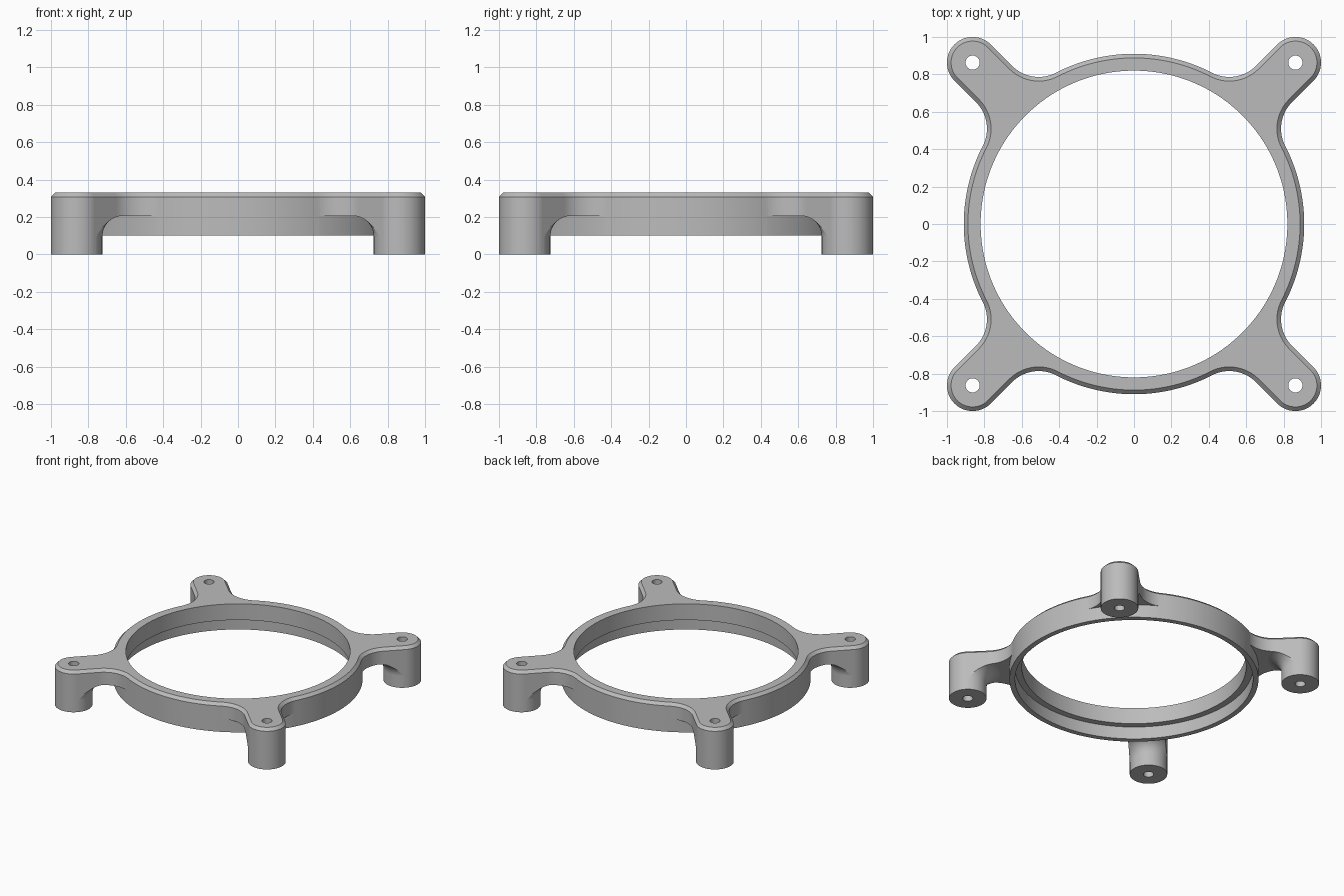
import bpy, bmesh
from math import pi, cos, sin, atan2, sqrt, radians

if "Cube" in bpy.data.objects:
    bpy.data.objects.remove(bpy.data.objects["Cube"])

TOP, CHAMFER = 0.33, 0.022
ARM_BOTTOM, RING_BOTTOM, LIP_BOTTOM = 0.205, 0.10, 0.20
RING_R, BORE_R, RECESS_R = 0.91, 0.82, 0.87
POST_R, POST_POS, HOLE_R = 0.137, 0.863, 0.038
BLEND_R, FLARE_R = 0.2, 0.11
GAP = 0.0005  # keeps cutter walls off the finished walls

gray = bpy.data.materials.new("plain gray")
gray.use_nodes = True
gray.diffuse_color = (0.5, 0.5, 0.5, 1)
gray.node_tree.nodes["Principled BSDF"].inputs["Base Color"].default_value = (0.5, 0.5, 0.5, 1)


def arc(cx, cy, r, a0, a1, n):
    """Points along an arc, both ends included."""
    return [(cx + r * cos(a0 + (a1 - a0) * i / n),
             cy + r * sin(a0 + (a1 - a0) * i / n)) for i in range(n + 1)]


def outline(inset):
    """Plan of the ring with four arms, drawn one quarter at a time."""
    v = POST_R + BLEND_R
    u = sqrt((RING_R + BLEND_R) ** 2 - v * v)
    phi = atan2(v, u)
    blend = BLEND_R + inset
    quarter = arc(POST_POS * sqrt(2), 0, POST_R - inset, -pi / 2, pi / 2, 32)
    quarter += arc(u, v, blend, -pi / 2, phi - pi, 20)
    quarter += arc(0, 0, RING_R - inset, phi, pi / 2 - phi, 36)[1:-1]
    quarter += [(-y, x) for x, y in arc(u, -v, blend, pi - phi, pi / 2, 20)]
    points = []
    for k in range(4):
        c, s = cos(pi / 4 + k * pi / 2), sin(pi / 4 + k * pi / 2)
        points += [(x * c - y * s, x * s + y * c) for x, y in quarter]
    return points


def finish(bm, name):
    bmesh.ops.recalc_face_normals(bm, faces=bm.faces)
    mesh = bpy.data.meshes.new(name)
    bm.to_mesh(mesh)
    bm.free()
    mesh.materials.append(gray)
    ob = bpy.data.objects.new(name, mesh)
    bpy.context.collection.objects.link(ob)
    return ob


def loft(name, levels):
    """Closed solid through stacked outlines, given as (inset, height)."""
    bm = bmesh.new()
    rows = [[bm.verts.new((x, y, z)) for x, y in outline(d)] for d, z in levels]
    n = len(rows[0])
    for low, high in zip(rows, rows[1:]):
        for i in range(n):
            j = (i + 1) % n
            bm.faces.new((low[i], low[j], high[j], high[i]))
    bm.faces.new(rows[0][::-1])
    bm.faces.new(rows[-1])
    return finish(bm, name)


def revolve(name, profile, steps, x=0, y=0):
    """Solid of revolution; profile runs from the axis back to the axis."""
    bm = bmesh.new()
    verts = [bm.verts.new((r, 0, z)) for r, z in profile]
    edges = [bm.edges.new(pair) for pair in zip(verts, verts[1:])]
    bmesh.ops.spin(bm, geom=verts + edges, cent=(0, 0, 0), axis=(0, 0, 1),
                   angle=2 * pi, steps=steps, use_duplicate=False)
    bmesh.ops.remove_doubles(bm, verts=bm.verts, dist=1e-5)
    bmesh.ops.translate(bm, verts=bm.verts, vec=(x, y, 0))
    return finish(bm, name)


def subtract(target, cutter):
    bpy.context.view_layer.objects.active = target
    mod = target.modifiers.new("cut", "BOOLEAN")
    mod.operation, mod.solver, mod.object = "DIFFERENCE", "EXACT", cutter
    bpy.ops.object.modifier_apply(modifier=mod.name)
    bpy.data.objects.remove(cutter)


# Full-height plate with a chamfered top rim
bracket = loft("ring_bracket", [(0, 0), (0, TOP - CHAMFER), (CHAMFER, TOP)])

# Stepped cutter: space under the arms, recess below the lip, and the bore
clear = RING_R + GAP
under = revolve("under_cutter", [
    (0, -0.1), (1.6, -0.1), (1.6, ARM_BOTTOM), (clear, ARM_BOTTOM),
    (clear, RING_BOTTOM), (RECESS_R, RING_BOTTOM), (RECESS_R, LIP_BOTTOM),
    (BORE_R, LIP_BOTTOM), (BORE_R, 0.5), (0, 0.5)], 192)

# Posts that flare into the arms are left standing
corners = [(sx * POST_POS, sy * POST_POS) for sx in (-1, 1) for sy in (-1, 1)]
wall = POST_R + GAP
flare = arc(wall + FLARE_R, ARM_BOTTOM - FLARE_R + GAP, FLARE_R, pi, pi / 2, 14)
for x, y in corners:
    subtract(under, revolve("post_shape", [(0, -0.2), (wall, -0.2)] + flare +
                            [(wall + FLARE_R, 0.3), (0, 0.3)], 64, x, y))
subtract(bracket, under)

# Screw holes through the posts
for x, y in corners:
    subtract(bracket, revolve("hole_cutter", [(0, -0.1), (HOLE_R, -0.1),
                                              (HOLE_R, 0.5), (0, 0.5)], 32, x, y))

# Smooth walls with crisp edges
bpy.ops.object.select_all(action="DESELECT")
bracket.select_set(True)
bpy.context.view_layer.objects.active = bracket
bpy.ops.object.shade_smooth_by_angle(angle=radians(30))
bracket.modifiers.new("even_normals", "WEIGHTED_NORMAL").keep_sharp = True
